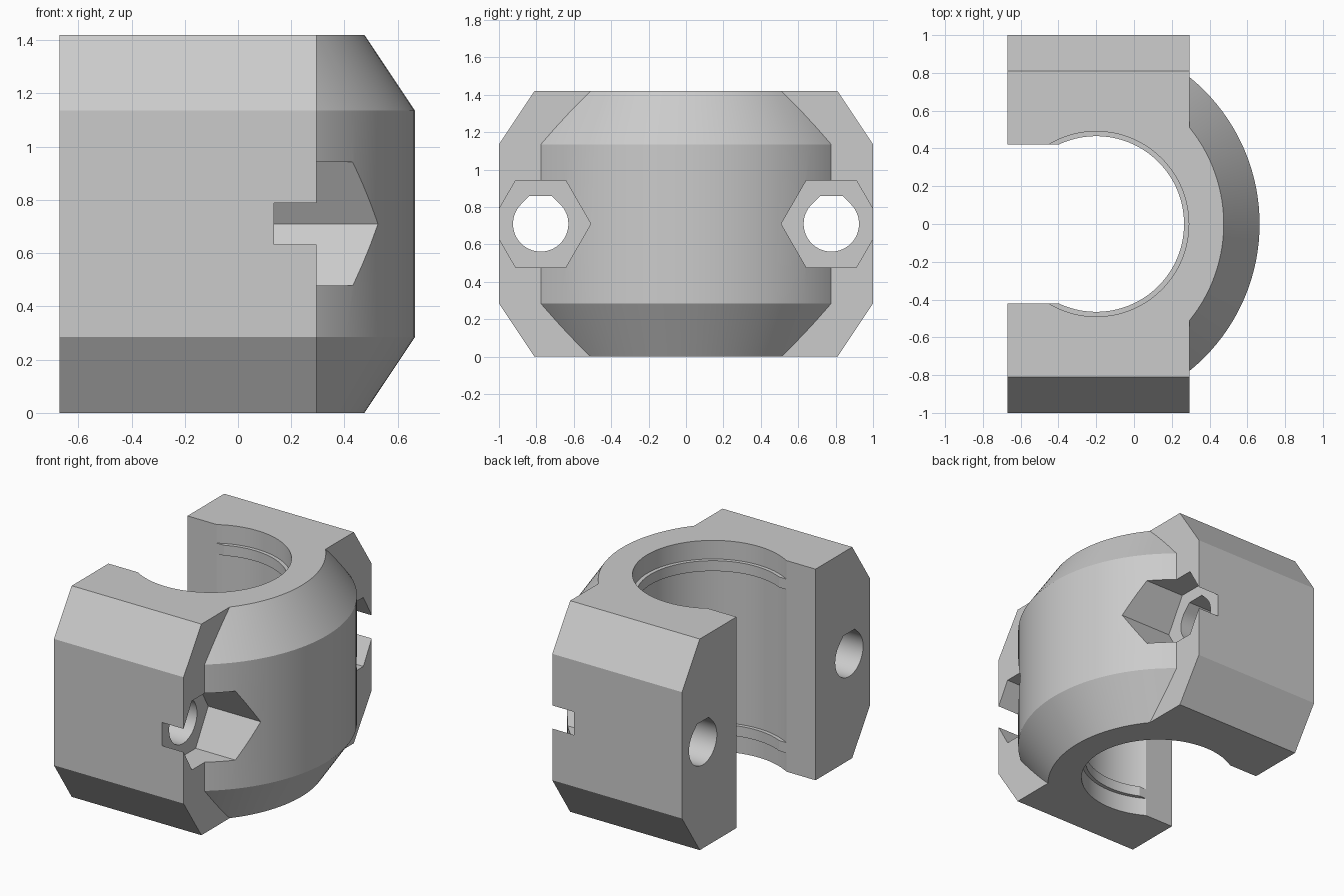
import bpy, bmesh, math
from mathutils import Vector

if "Cube" in bpy.data.objects:
    bpy.data.objects.remove(bpy.data.objects["Cube"], do_unlink=True)

HEIGHT, MID = 1.42, 0.71
FRONT, BACK = 0.295, -0.67      # flange faces along x
OUTLINE = [(0.81, 0), (1, 0.285), (1, 1.135), (0.81, HEIGHT)]

grey = bpy.data.materials.new("light_grey")
grey.use_nodes = True
grey.diffuse_color = (0.6, 0.6, 0.6, 1)
grey.node_tree.nodes["Principled BSDF"].inputs["Base Color"].default_value = (0.6, 0.6, 0.6, 1)


def make(name, bm, cutter=False):
    bmesh.ops.recalc_face_normals(bm, faces=bm.faces)
    mesh = bpy.data.meshes.new(name)
    bm.to_mesh(mesh)
    bm.free()
    mesh.materials.append(grey)
    obj = bpy.data.objects.new(name, mesh)
    bpy.context.collection.objects.link(obj)
    obj.hide_render = cutter
    return obj


def prism(yz, x0, x1):
    """Extrude a y-z outline along x."""
    bm = bmesh.new()
    face = bm.faces.new([bm.verts.new((x0, y, z)) for y, z in yz])
    new = bmesh.ops.extrude_face_region(bm, geom=[face])["geom"]
    verts = [v for v in new if isinstance(v, bmesh.types.BMVert)]
    bmesh.ops.translate(bm, verts=verts, vec=(x1 - x0, 0, 0))
    return bm


def lathe(profile, cx, segments=128):
    """Closed solid of revolution about a vertical axis at x = cx."""
    bm = bmesh.new()
    angles = [2 * math.pi * i / segments for i in range(segments)]
    rings = [[bm.verts.new((cx + r * math.cos(a), r * math.sin(a), z)) for a in angles]
             for r, z in profile]
    for low, high in zip(rings, rings[1:]):
        for i in range(segments):
            j = (i + 1) % segments
            bm.faces.new((low[i], low[j], high[j], high[i]))
    bm.faces.new(rings[0][::-1])
    bm.faces.new(rings[-1])
    return bm


def boolean(target, tool, operation):
    mod = target.modifiers.new(tool.name, "BOOLEAN")
    mod.operation = operation
    mod.solver = "EXACT"
    mod.object = tool
    bpy.context.view_layer.objects.active = target
    bpy.ops.object.modifier_apply(modifier=mod.name)
    bpy.data.objects.remove(tool, do_unlink=True)


# Chamfered flange block
section = OUTLINE + [(-y, z) for y, z in reversed(OUTLINE)]
clamp = make("clamp_body", prism(section, BACK, FRONT))

# Rounded shell on the closed side, trimmed inside the block
bm = lathe(OUTLINE, -0.335)
bmesh.ops.bisect_plane(bm, geom=bm.verts[:] + bm.edges[:] + bm.faces[:],
                       plane_co=Vector((0.1, 0, 0)), plane_no=Vector((1, 0, 0)),
                       clear_inner=True)
bmesh.ops.holes_fill(bm, edges=[e for e in bm.edges if e.is_boundary], sides=0)
boolean(clamp, make("round_shell", bm, True), "UNION")

# Bore with two thin retaining ridges
WIDE, NARROW = 0.49, 0.465
half = [(WIDE, -0.1), (WIDE, 0.125), (NARROW, 0.125), (NARROW, 0.195), (WIDE, 0.195)]
bore = half + [(r, HEIGHT - z) for r, z in reversed(half)]
boolean(clamp, make("bore_cutter", lathe(bore, -0.2), True), "DIFFERENCE")

# Open mouth at the flat side
mouth = [(-0.42, -0.1), (0.42, -0.1), (0.42, 1.6), (-0.42, 1.6)]
boolean(clamp, make("mouth_cutter", prism(mouth, -1, -0.25), True), "DIFFERENCE")

# Bolt holes with flattened roofs, and hexagonal nut pockets
R, HEX = 0.148, 0.268
flat = R * (math.sqrt(2) - 1)
for side, y in (("left", 0.777), ("right", -0.777)):
    arc = [math.radians(135 + 270 * i / 48) for i in range(49)]
    hole = [(y + R * math.cos(a), MID + R * math.sin(a)) for a in arc]
    hole += [(y + flat, MID + R), (y - flat, MID + R)]
    boolean(clamp, make("bolt_hole_" + side, prism(hole, -1, 0.5), True), "DIFFERENCE")
    nut = [(y + HEX * math.cos(k * math.pi / 3), MID + HEX * math.sin(k * math.pi / 3))
           for k in range(6)]
    boolean(clamp, make("nut_pocket_" + side, prism(nut, 0.135, 1), True), "DIFFERENCE")

# Smooth curved walls, sharp edges elsewhere
bpy.ops.object.select_all(action="DESELECT")
clamp.select_set(True)
bpy.context.view_layer.objects.active = clamp
bpy.ops.object.shade_smooth_by_angle(angle=math.radians(25))
